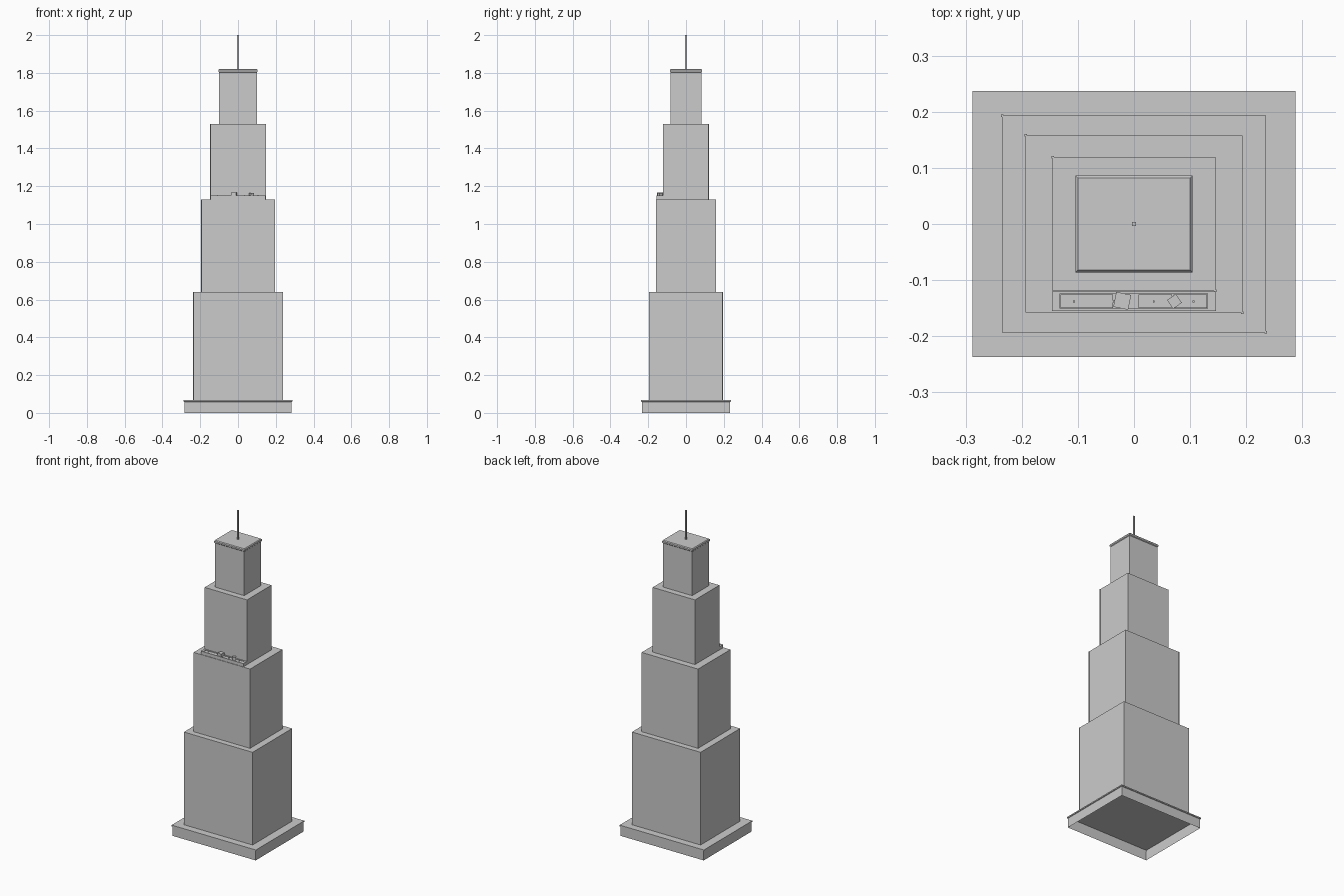
import bpy
import bmesh
from mathutils import Matrix

cube = bpy.data.objects.get("Cube")
if cube:
    bpy.data.objects.remove(cube, do_unlink=True)

stone = bpy.data.materials.new("pale_grey_stone")
stone.use_nodes = True
GREY = (0.6, 0.6, 0.6, 1)
stone.diffuse_color = GREY
stone.node_tree.nodes["Principled BSDF"].inputs["Base Color"].default_value = GREY


def finish(name, bm):
    mesh = bpy.data.meshes.new(name)
    bm.to_mesh(mesh)
    bm.free()
    mesh.materials.append(stone)
    obj = bpy.data.objects.new(name, mesh)
    bpy.context.collection.objects.link(obj)
    return obj


def shaft(name, levels):
    """Rectangular shell, open below, from (z, half width, half depth) levels."""
    bm = bmesh.new()
    rings = [[bm.verts.new((sx * w, sy * d, z))
              for sx, sy in ((-1, -1), (1, -1), (1, 1), (-1, 1))]
             for z, w, d in levels]
    for low, high in zip(rings, rings[1:]):
        for i in range(4):
            j = (i + 1) % 4
            bm.faces.new((low[i], low[j], high[j], high[i]))
    bm.faces.new(rings[-1])
    return finish(name, bm)


def box(name, centre, size, turn=0):
    bm = bmesh.new()
    matrix = (Matrix.Translation(centre) @ Matrix.Rotation(turn, 4, 'Z')
              @ Matrix.Diagonal((*size, 1)))
    bmesh.ops.create_cube(bm, size=1, matrix=matrix)
    return finish(name, bm)


# Plinth with a thin projecting lip
shaft("plinth", [(0, 0.284, 0.233), (0.058, 0.284, 0.233),
                 (0.06, 0.288, 0.237), (0.067, 0.288, 0.237)])

# Stepped shafts with slim strips on two opposite corners
tiers = [("lower", 0.067, 0.64, 0.235, 0.193),
         ("middle", 0.64, 1.13, 0.193, 0.158),
         ("upper", 1.13, 1.53, 0.145, 0.119)]
for name, z0, z1, w, d in tiers:
    shaft(name + "_shaft", [(z0, w, d), (z1, w, d)])
    for side, label in ((-1, "right_back"), (1, "left_front")):
        box(f"{name}_{label}_corner_strip", (side * w, -side * d, (z0 + z1) / 2),
            (0.004, 0.004, z1 - z0))

# Top shaft with a small cornice
shaft("top_shaft", [(1.53, 0.1, 0.082), (1.802, 0.1, 0.082),
                    (1.806, 0.104, 0.086), (1.815, 0.104, 0.086),
                    (1.82, 0.1, 0.082)])

# Mast
box("mast", (0, 0, 1.91), (0.008, 0.008, 0.18))

# Front terrace: floor, low curb, paving and posts
box("terrace_floor", (0, -0.138, 1.137), (0.288, 0.032, 0.014))
for y, label in ((-0.153, "front"), (-0.122, "back")):
    box(f"terrace_{label}_curb", (0, y, 1.14), (0.292, 0.004, 0.02))
for x, label in ((-0.139, "right"), (0.138, "left")):
    box(f"terrace_{label}_curb", (x, -0.138, 1.14), (0.014, 0.032, 0.02))
for x, width in ((-0.084, 0.094), (0.038, 0.06), (0.1, 0.06)):
    box("terrace_paving", (x, -0.138, 1.1455), (width, 0.024, 0.003))
for i in range(4):
    box("terrace_post", (-0.107 + i * 0.071, -0.138, 1.149), (0.003, 0.003, 0.01))

# Rooftop units set askew on the terrace
box("large_rooftop_unit", (-0.021, -0.137, 1.157), (0.027, 0.027, 0.018), -0.2)
box("small_rooftop_unit", (0.072, -0.138, 1.156), (0.019, 0.019, 0.018), 0.6)
